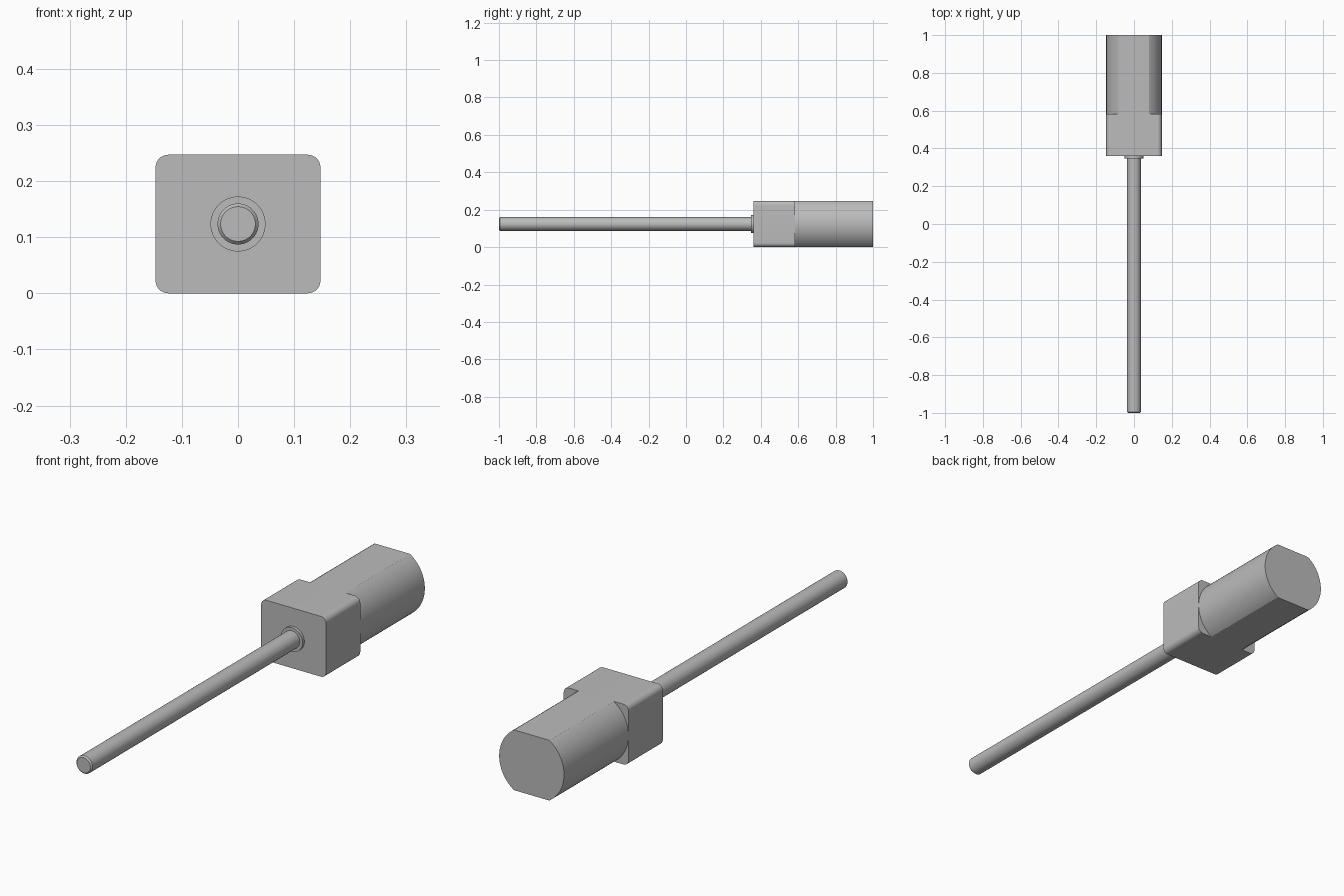
import bpy, bmesh
from math import sin, cos, pi, asin, radians

cube = bpy.data.objects.get("Cube")
if cube:
    bpy.data.objects.remove(cube, do_unlink=True)

grey = bpy.data.materials.new("light grey")
grey.use_nodes = True
colour = (0.5, 0.5, 0.5, 1)
grey.diffuse_color = colour
grey.node_tree.nodes["Principled BSDF"].inputs["Base Color"].default_value = colour

HALF_W, HALF_H = 0.147, 0.1235


def arc(cx, cz, r, start, end, steps):
    return [(cx + r * cos(start + (end - start) * i / steps),
             cz + r * sin(start + (end - start) * i / steps)) for i in range(steps + 1)]


def loft(name, sections):
    """Skin matching x-z outlines placed along y, with both ends capped."""
    bm = bmesh.new()
    rings = [[bm.verts.new((x, y, z + HALF_H)) for x, z in outline] for y, outline in sections]
    n = len(rings[0])
    for a, b in zip(rings, rings[1:]):
        for i in range(n):
            j = (i + 1) % n
            bm.faces.new((a[i], a[j], b[j], b[i]))
    bm.faces.new(rings[0])
    bm.faces.new(rings[-1])
    bmesh.ops.recalc_face_normals(bm, faces=bm.faces)
    mesh = bpy.data.meshes.new(name)
    bm.to_mesh(mesh)
    bm.free()
    mesh.materials.append(grey)
    obj = bpy.data.objects.new(name, mesh)
    bpy.context.collection.objects.link(obj)
    bpy.ops.object.select_all(action='DESELECT')
    obj.select_set(True)
    bpy.context.view_layer.objects.active = obj
    bpy.ops.object.shade_smooth_by_angle(angle=radians(25))
    return obj


def circle(r):
    return arc(0, 0, r, 0, 2 * pi, 64)[:-1]


# Gearbox: block with rounded long edges
R = 0.023
block = []
for k, (sx, sz) in enumerate([(1, 1), (-1, 1), (-1, -1), (1, -1)]):
    block += arc(sx * (HALF_W - R), sz * (HALF_H - R), R, k * pi / 2, (k + 1) * pi / 2, 10)
loft("gearbox", [(0.36, block), (0.582, block)])

# Motor can: cylinder with flat top and bottom
a = asin(HALF_H / HALF_W)
can = arc(0, 0, HALF_W, -a, a, 32) + arc(0, 0, HALF_W, pi - a, pi + a, 32)
loft("motor_can", [(0.582, can), (1.0, can)])

# Front bearing boss
loft("bearing_boss", [(0.348, circle(0.049)), (0.36, circle(0.049))])

# Output shaft with a chamfered tip
loft("output_shaft", [(-1.0, circle(0.031)), (-0.994, circle(0.0365)), (0.348, circle(0.0365))])
